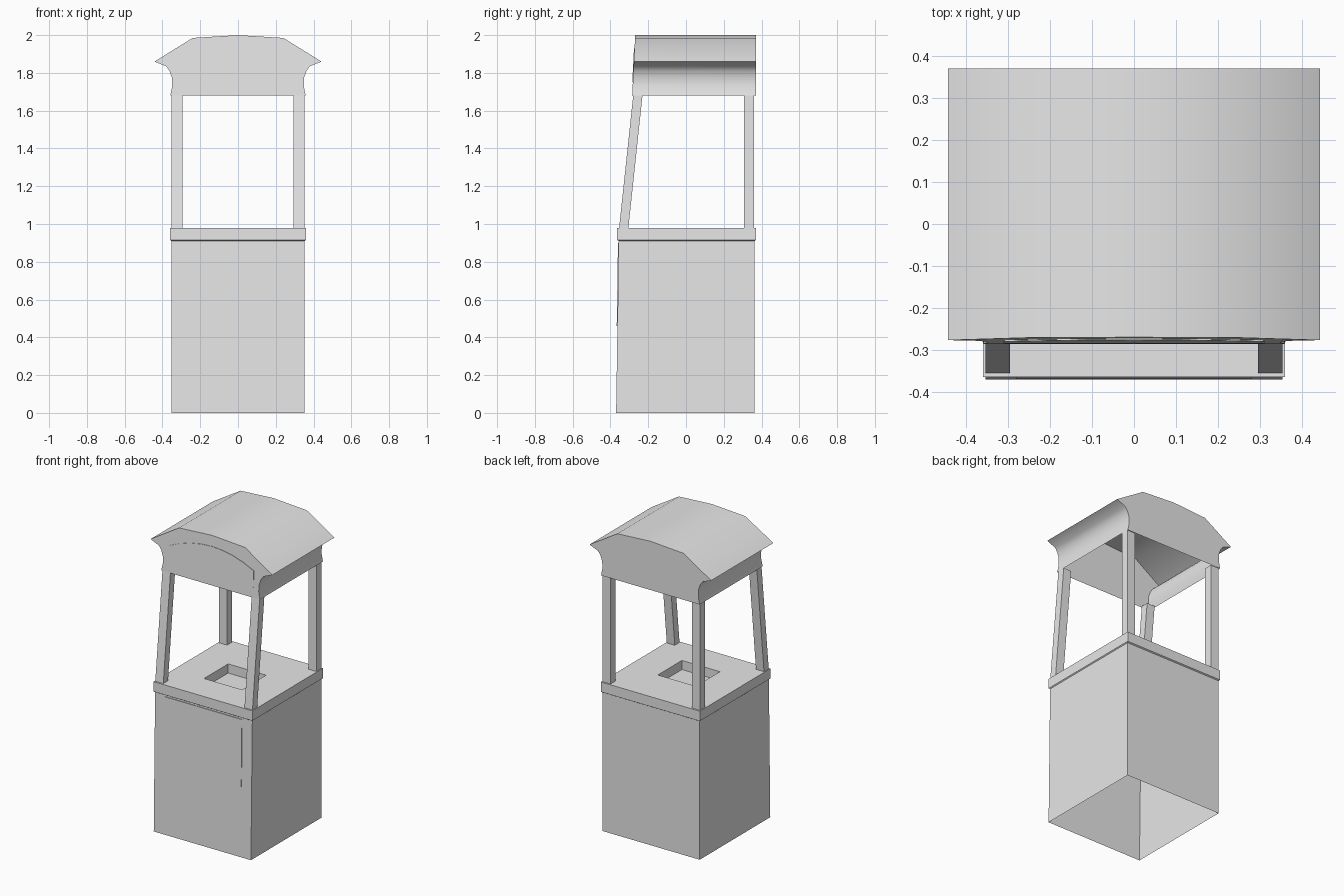
import bpy, bmesh, math

cube = bpy.data.objects.get("Cube")
if cube:
    bpy.data.objects.remove(cube, do_unlink=True)

grey = bpy.data.materials.new("plain grey")
grey.use_nodes = True
grey.diffuse_color = (0.8, 0.8, 0.8, 1)
grey.node_tree.nodes["Principled BSDF"].inputs["Base Color"].default_value = (0.8, 0.8, 0.8, 1)


def finish(name, bm, smooth=False):
    bmesh.ops.recalc_face_normals(bm, faces=bm.faces[:])
    mesh = bpy.data.meshes.new(name)
    bm.to_mesh(mesh)
    bm.free()
    mesh.materials.append(grey)
    obj = bpy.data.objects.new(name, mesh)
    bpy.context.collection.objects.link(obj)
    if smooth:
        bpy.ops.object.select_all(action="DESELECT")
        obj.select_set(True)
        bpy.context.view_layer.objects.active = obj
        bpy.ops.object.shade_smooth_by_angle(angle=math.radians(40))
    return obj


def ring(bm, x0, x1, y0, y1, z):
    return [bm.verts.new(p) for p in ((x0, y0, z), (x1, y0, z), (x1, y1, z), (x0, y1, z))]


def bridge(bm, a, b):
    n = len(a)
    for i in range(n):
        j = (i + 1) % n
        bm.faces.new((a[i], a[j], b[j], b[i]))


# Booth body: open-bottomed walls, lip, counter top and sunken tray in one skin
bm = bmesh.new()
levels = [
    (0.353, -0.37, 0.362, 0.0),
    (0.353, -0.356, 0.362, 0.91),
    (0.359, -0.364, 0.37, 0.915),
    (0.359, -0.364, 0.37, 0.98),
    (0.138, -0.155, 0.095, 0.98),
    (0.138, -0.155, 0.095, 0.92),
]
rings = [ring(bm, -w, w, f, b, z) for w, f, b, z in levels]
for lower, upper in zip(rings, rings[1:]):
    bridge(bm, lower, upper)
bm.faces.new(rings[-1])
finish("booth_body", bm)

# Posts: upright at the back, leaning at the front
for side, label in ((1, "left"), (-1, "right")):
    x0, x1 = sorted((side * 0.295, side * 0.353))
    for name, low, high in (("front", (-0.354, -0.305), (-0.279, -0.23)),
                            ("back", (0.308, 0.361), (0.308, 0.361))):
        bm = bmesh.new()
        a = ring(bm, x0, x1, *low, 0.98)
        b = ring(bm, x0, x1, *high, 1.685)
        bridge(bm, a, b)
        bm.faces.new(a)
        bm.faces.new(b)
        finish(f"{name}_{label}_post", bm)

# Roof: arched hollow shell with curled eaves, open underneath
half = [(0.358, 1.68), (0.348, 1.73), (0.35, 1.775), (0.362, 1.81),
        (0.38, 1.835), (0.442, 1.86), (0.24, 1.985)]
profile = half + [(0, 2.0)] + [(-x, z) for x, z in reversed(half)]


def roof_front(z):
    return -0.285 + (z - 1.68) * 0.05


bm = bmesh.new()
front = [bm.verts.new((x, roof_front(z), z)) for x, z in profile]
back = [bm.verts.new((x, 0.37, z)) for x, z in profile]
for i in range(len(profile) - 1):
    bm.faces.new((front[i], front[i + 1], back[i + 1], back[i]))
bm.faces.new(front)
bm.faces.new(back)
finish("roof", bm, smooth=True)


# Thin plates on the front
def plate(name, outline, depth_at, thickness):
    bm = bmesh.new()
    a = [bm.verts.new((x, depth_at(z), z)) for x, z in outline]
    b = [bm.verts.new((x, depth_at(z) - thickness, z)) for x, z in outline]
    bridge(bm, a, b)
    bm.faces.new(a)
    bm.faces.new(b)
    finish(name, bm)


plate("front_panel", [(-0.28, 0.46), (0.28, 0.46), (0.28, 0.9), (-0.28, 0.9)],
      lambda z: -0.37 + z * 0.0154, 0.004)

steps = [-0.31 + 0.62 * i / 8 for i in range(9)]
lower = [(x, 1.772 - 0.25 * x * x) for x in steps]
upper = [(x, 1.93 - 0.8 * x * x) for x in reversed(steps)]
plate("roof_sign", lower + upper, roof_front, 0.003)
